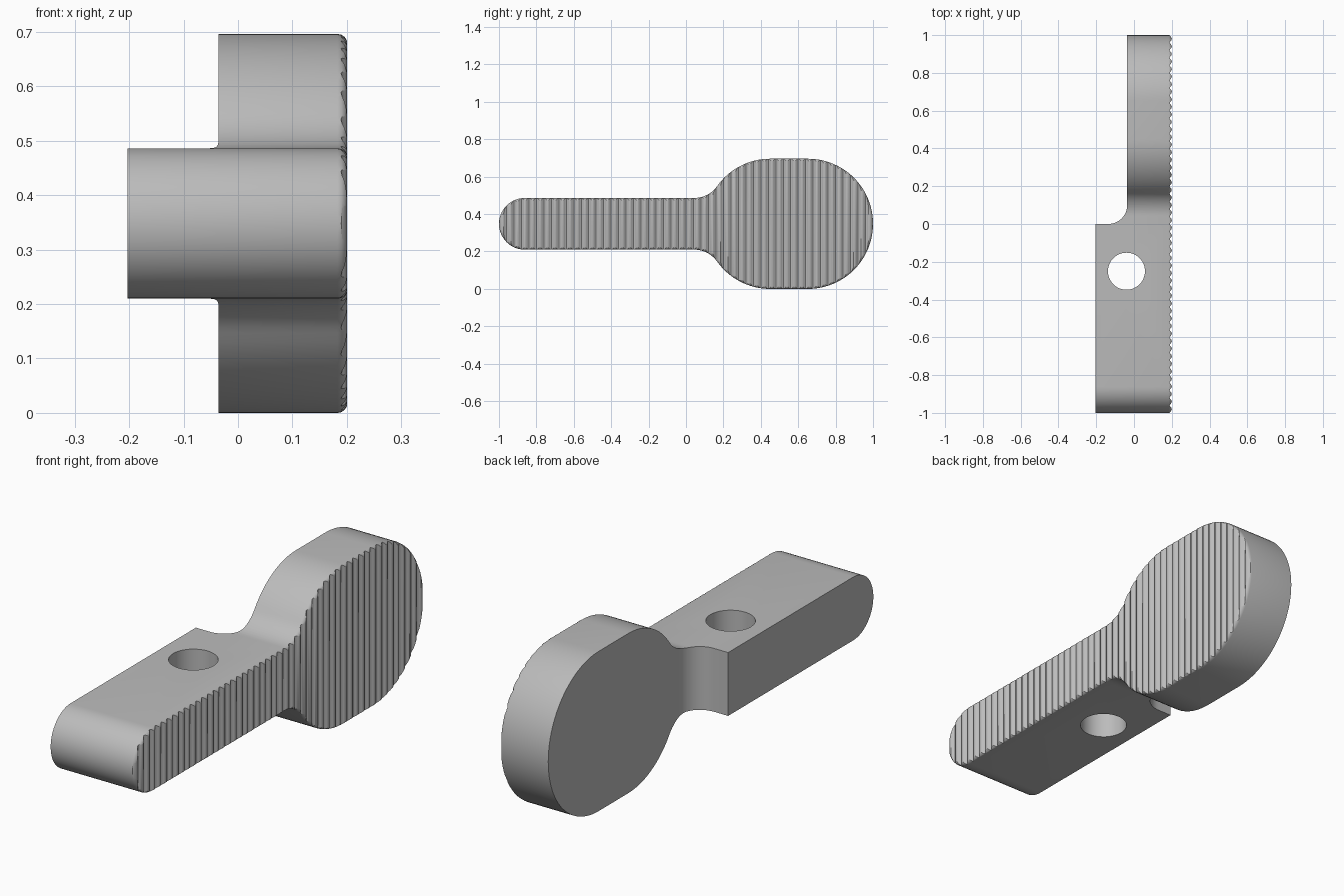
import bpy, bmesh
from math import sin, cos, pi, atan2, sqrt
from mathutils import Vector

default = bpy.data.objects.get("Cube")
if default:
    bpy.data.objects.remove(default)

grey = bpy.data.materials.new("satin grey")
grey.use_nodes = True
colour = (0.5, 0.5, 0.5, 1)
grey.diffuse_color = colour
grey.node_tree.nodes["Principled BSDF"].inputs["Base Color"].default_value = colour

MID = 0.348          # height of the long axis, also the head radius
BAR = 0.138          # half height of the bar
LEFT, RIGHT, THIN = -0.203, 0.2, -0.036
PITCH, DEPTH = 0.04, 0.011


def arc(cx, cy, r, start, end, steps):
    angles = [start + (end - start) * i / steps for i in range(steps + 1)]
    return [(cx + r * cos(a), cy + r * sin(a)) for a in angles]


def prism(name, points, direction, round_edge=0):
    """Extrude a closed outline; optionally round the rim of the far cap."""
    bm = bmesh.new()
    base = bm.faces.new([bm.verts.new(p) for p in points])
    out = bmesh.ops.extrude_face_region(bm, geom=[base], use_keep_orig=True)
    moved = [g for g in out["geom"] if isinstance(g, bmesh.types.BMVert)]
    bmesh.ops.translate(bm, verts=moved, vec=Vector(direction))
    if round_edge:
        rim = [g for g in out["geom"] if isinstance(g, bmesh.types.BMEdge)]
        bmesh.ops.bevel(bm, geom=rim, offset=round_edge, segments=4,
                        profile=0.5, affect="EDGES")
    bmesh.ops.recalc_face_normals(bm, faces=bm.faces)
    mesh = bpy.data.meshes.new(name)
    bm.to_mesh(mesh)
    bm.free()
    obj = bpy.data.objects.new(name, mesh)
    bpy.context.collection.objects.link(obj)
    mesh.materials.append(grey)
    return obj


# Plan profile: thick bar, concave step, thin head, ridged grip side
plan = [(LEFT, -1.1), (LEFT, 0)]
plan += arc(THIN - 0.1, 0.1, 0.1, -pi / 2, 0, 12)
plan += [(THIN, 1.1)]
steps = 8
count = round(2.2 / PITCH) * steps
for i in range(count + 1):
    wave = 0.5 - 0.5 * cos(2 * pi * i / steps)
    plan.append((RIGHT - DEPTH * wave ** 1.5, 1.1 - i * PITCH / steps))
lever = prism("ridged_lever", [(x, y, -0.1) for x, y in plan], (0, 0, 0.9))

# Side outline: round bar end, neck fillet, wide head; mirrored about the axis
FILLET, HEAD_BACK, HEAD_FRONT = 0.15, 1 - MID, 0.45
rise = BAR + FILLET
run = sqrt((MID + FILLET) ** 2 - rise ** 2)
lean = atan2(rise, run)
upper = arc(BAR - 1, 0, BAR, pi, pi / 2, 14)
upper += arc(HEAD_FRONT - run, rise, FILLET, -pi / 2, -lean, 10)
upper += arc(HEAD_FRONT, 0, MID, pi - lean, pi / 2, 16)[1:]
upper += arc(HEAD_BACK, 0, MID, pi / 2, 0, 24)
lower = [(y, -z) for y, z in reversed(upper[1:-1])]
side = prism("side_outline_cutter",
             [(LEFT - 0.1, y, z + MID) for y, z in upper + lower],
             (RIGHT + 0.001 - LEFT + 0.1, 0, 0), round_edge=0.018)

# Cross hole through the bar
hole = prism("hole_cutter",
             [(x, y, -0.2) for x, y in arc(-0.04, -0.25, 0.098, 0, 2 * pi, 48)[:-1]],
             (0, 0, 1.2))

for cutter, operation in ((side, "INTERSECT"), (hole, "DIFFERENCE")):
    mod = lever.modifiers.new(cutter.name, "BOOLEAN")
    mod.object = cutter
    mod.operation = operation
    mod.solver = "EXACT"

# Apply the cuts, drop the helpers, smooth the curves
bpy.context.view_layer.update()
result = bpy.data.meshes.new_from_object(
    lever.evaluated_get(bpy.context.evaluated_depsgraph_get()))
lever.modifiers.clear()
lever.data = result
for cutter in (side, hole):
    bpy.data.objects.remove(cutter)
bpy.ops.object.select_all(action="DESELECT")
lever.select_set(True)
bpy.context.view_layer.objects.active = lever
bpy.ops.object.shade_smooth_by_angle(angle=0.52)
